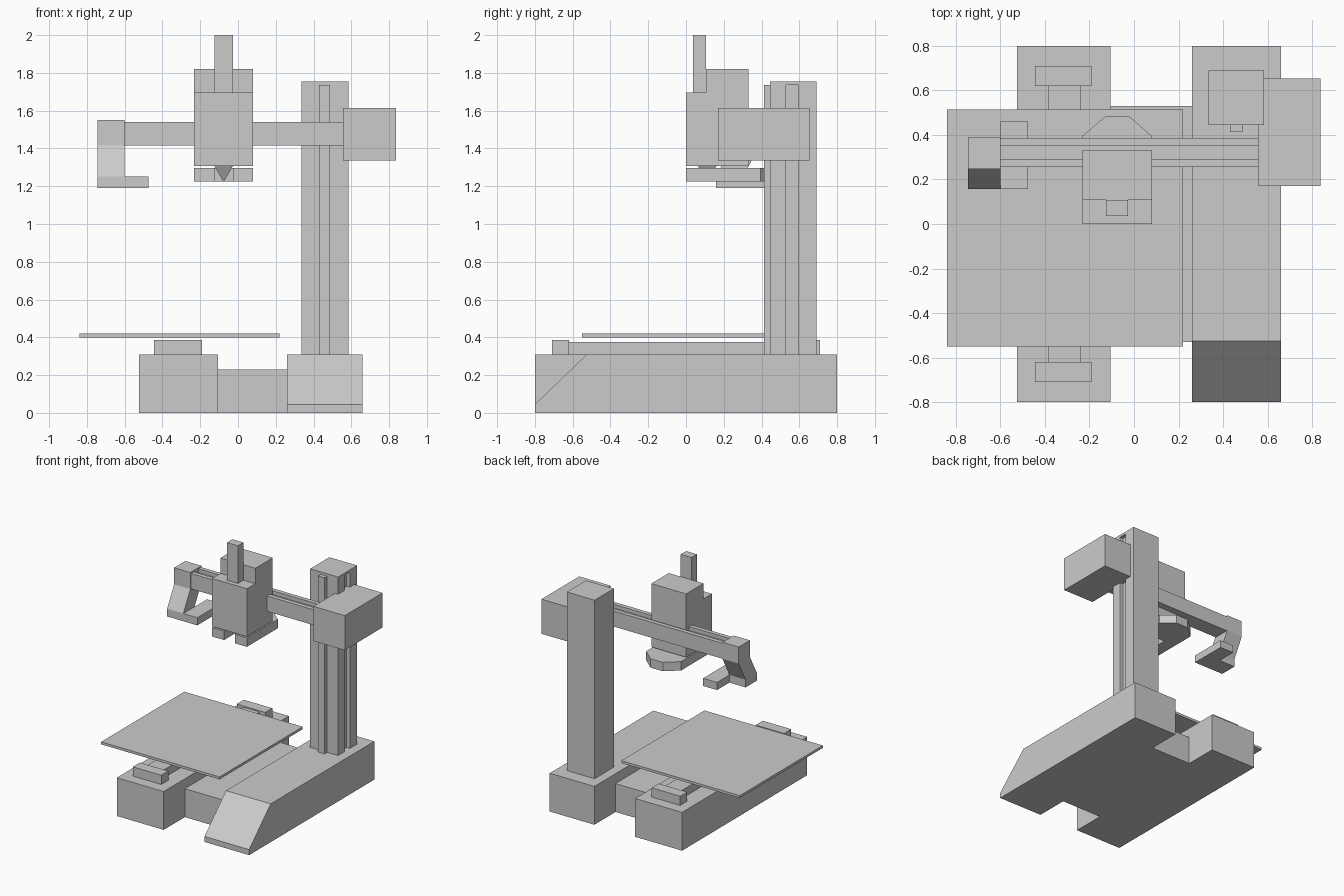
import bpy, bmesh
from mathutils import Vector


def prism(name, pts, axis, lo, hi):
    """Extrude a 2D outline along an axis (x: pts are y,z; y: x,z; z: x,y)."""
    i = 'xyz'.index(axis)

    def place(p, t):
        c = list(p)
        c.insert(i, t)
        return Vector(c)

    bm = bmesh.new()
    face = bm.faces.new([bm.verts.new(place(p, lo)) for p in pts])
    ext = bmesh.ops.extrude_face_region(bm, geom=[face])
    offset = place((0, 0), hi - lo)
    bmesh.ops.translate(bm, vec=offset,
                        verts=[g for g in ext['geom'] if isinstance(g, bmesh.types.BMVert)])
    bmesh.ops.recalc_face_normals(bm, faces=bm.faces)
    mesh = bpy.data.meshes.new(name)
    bm.to_mesh(mesh)
    bm.free()
    ob = bpy.data.objects.new(name, mesh)
    bpy.context.collection.objects.link(ob)
    return ob


def box(name, x, y, z):
    return prism(name, [(x[0], y[0]), (x[1], y[0]), (x[1], y[1]), (x[0], y[1])], 'z', *z)


# Base: two feet joined by a lower bridge
box("left_foot", (-0.525, -0.105), (-0.8, 0.8), (0, 0.31))
box("base_bridge", (-0.105, 0.26), (-0.53, 0.53), (0, 0.23))
prism("right_foot", [(-0.8, 0), (0.8, 0), (0.8, 0.31), (-0.525, 0.31), (-0.8, 0.045)],
      'x', 0.26, 0.66)

# Bed rail with end stops, and bed plate
box("bed_rail", (-0.385, -0.24), (-0.62, 0.62), (0.31, 0.375))
for label, s in (("front", -1), ("back", 1)):
    box(label + "_rail_stop", (-0.445, -0.19), sorted((s * 0.62, s * 0.71)), (0.31, 0.385))
box("bed_plate", (-0.84, 0.22), (-0.55, 0.513), (0.40, 0.42))

# Column with side groove, solid cap and front guide strip
X0, X1, Y0, Y1, G = 0.335, 0.584, 0.445, 0.69, 0.555
prism("column", [(X0, Y0), (X1, Y0), (X1, 0.53), (G, 0.53), (G, 0.595), (X1, 0.595),
                 (X1, Y1), (X0, Y1)], 'z', 0.31, 1.735)
box("column_cap", (X0, X1), (Y0, Y1), (1.735, 1.755))
box("column_guide", (0.43, 0.487), (0.412, Y0), (0.31, 1.735))

# Arm: carriage block and grooved beam
box("arm_carriage", (0.556, 0.837), (0.17, 0.653), (1.335, 1.615))
prism("arm_beam", [(0.255, 1.415), (0.387, 1.415), (0.387, 1.54), (0.352, 1.54), (0.352, 1.51),
                   (0.29, 1.51), (0.29, 1.54), (0.255, 1.54)], 'x', -0.6, 0.556)

# Arm end: slanted bracket carrying a small tray
prism("end_bracket", [(0.247, 1.55), (0.247, 1.416), (0.158, 1.252), (0.158, 1.19),
                      (0.302, 1.19), (0.302, 1.252), (0.39, 1.416), (0.39, 1.55)],
      'x', -0.745, -0.6)
box("end_tray", (-0.6, -0.475), (0.158, 0.46), (1.19, 1.252))

# Print head: stepped body and feed post
prism("head_body", [(0, 1.307), (0.33, 1.307), (0.33, 1.82), (0.107, 1.82),
                    (0.107, 1.695), (0, 1.695)], 'x', -0.232, 0.08)
box("feed_post", (-0.125, -0.027), (0.037, 0.107), (1.695, 2.0))

# Cooling shroud: flat fork below the head, chamfered at the back
prism("head_shroud", [(-0.232, 0), (-0.125, 0), (-0.125, 0.21), (-0.027, 0.21), (-0.027, 0),
                      (0.08, 0), (0.08, 0.395), (-0.02, 0.482), (-0.13, 0.482),
                      (-0.232, 0.395)], 'z', 1.225, 1.297)

# Nozzle: four-sided point between the fork prongs
nozzle = box("nozzle", (-0.125, -0.027), (0.063, 0.161), (1.225, 1.307))
for v in nozzle.data.vertices:
    if v.co.z < 1.26:
        v.co.x, v.co.y = -0.076 + (v.co.x + 0.076) * 0.04, 0.112 + (v.co.y - 0.112) * 0.04
